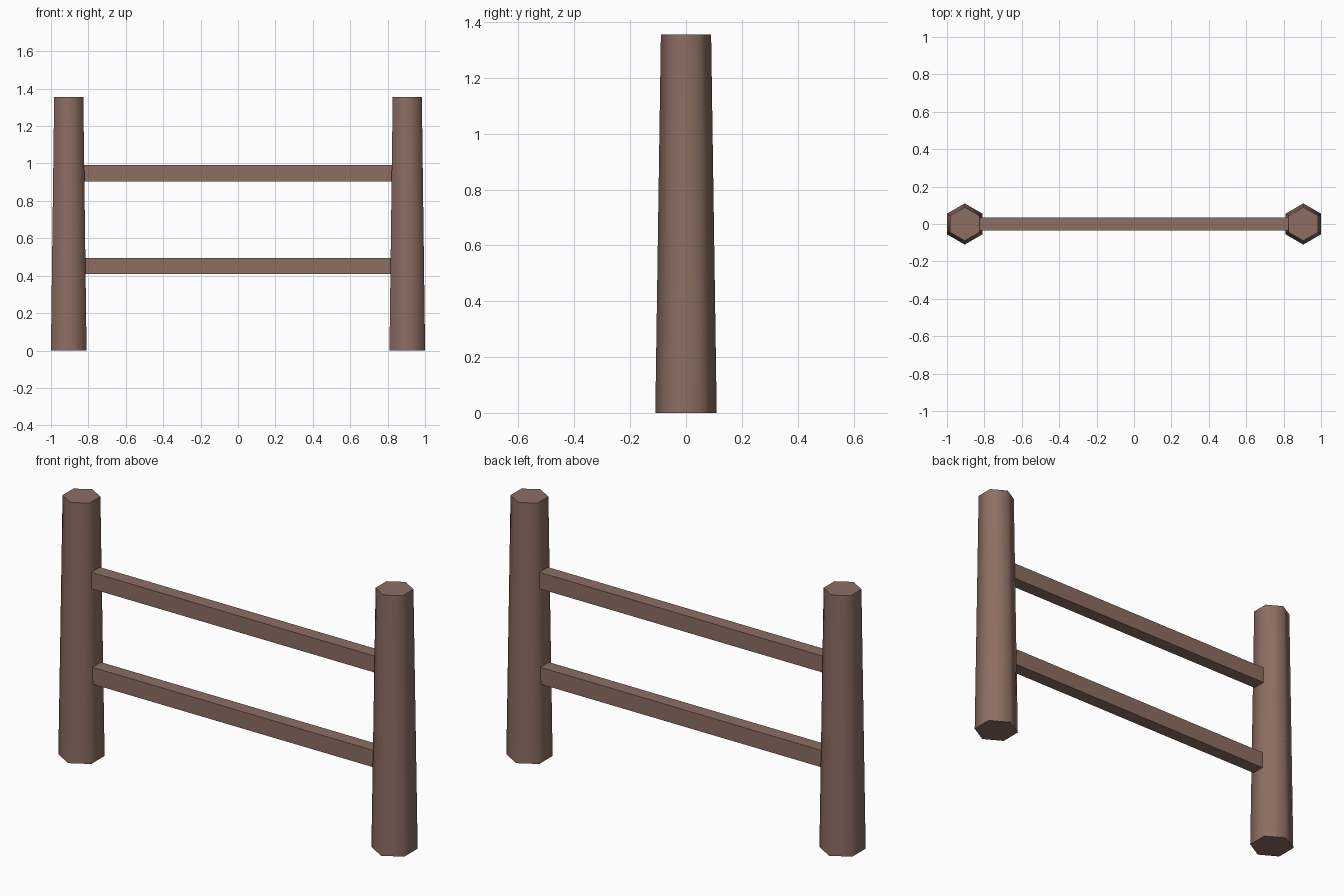
import bpy
from math import radians

if "Cube" in bpy.data.objects:
    bpy.data.objects.remove(bpy.data.objects["Cube"])

wood = bpy.data.materials.new("brown_wood")
wood.diffuse_color = (0.266, 0.156, 0.125, 1)
wood.use_nodes = True
wood.node_tree.nodes["Principled BSDF"].inputs["Base Color"].default_value = wood.diffuse_color


def finish(obj, name):
    obj.name = name
    obj.data.materials.append(wood)


def post(name, x, height=1.355):
    # Tapered six-sided post with corners on the y axis
    bpy.ops.mesh.primitive_cone_add(vertices=6, radius1=0.11, radius2=0.09,
                                    depth=height, location=(x, 0, height / 2))
    bpy.ops.object.shade_smooth_by_angle(angle=radians(65))
    finish(bpy.context.object, name)


def rail(name, z, height):
    # Square rail whose ends sink into the posts
    bpy.ops.mesh.primitive_cube_add(size=1, location=(0, 0, z))
    obj = bpy.context.object
    obj.scale = (1.68, 0.07, height)
    bpy.ops.object.transform_apply(location=False, rotation=False, scale=True)
    finish(obj, name)


# Posts
post("left_post", -0.905)
post("right_post", 0.905)

# Rails
rail("lower_rail", 0.452, 0.088)
rail("upper_rail", 0.948, 0.086)
